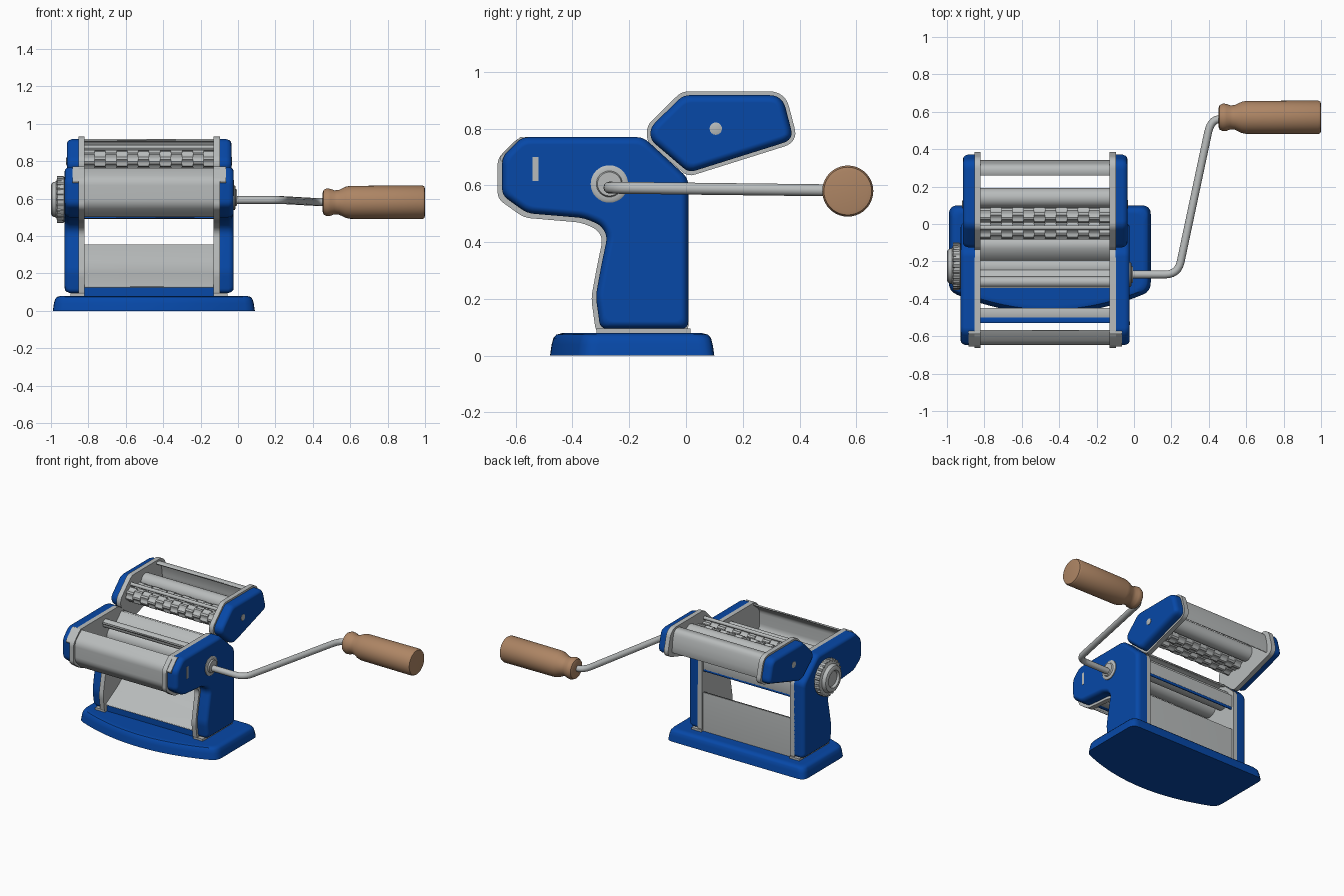
import bpy, bmesh, math
from mathutils import Vector

if "Cube" in bpy.data.objects:
    bpy.data.objects.remove(bpy.data.objects["Cube"], do_unlink=True)


def material(name, rgb):
    m = bpy.data.materials.new(name)
    m.use_nodes = True
    m.diffuse_color = (*rgb, 1)
    m.node_tree.nodes["Principled BSDF"].inputs["Base Color"].default_value = (*rgb, 1)
    return m


BLUE = material("enamel blue", (0.002, 0.065, 0.39))
STEEL = material("brushed steel", (0.48, 0.50, 0.50))
WOOD = material("warm wood", (0.42, 0.235, 0.128))
MID = -0.475            # centre plane of the machine body
IN = 0.35               # half width between the side plates
made = []


def finish(name, bm, mat):
    bmesh.ops.recalc_face_normals(bm, faces=bm.faces)
    me = bpy.data.meshes.new(name)
    bm.to_mesh(me)
    bm.free()
    me.materials.append(mat)
    ob = bpy.data.objects.new(name, me)
    bpy.context.collection.objects.link(ob)
    made.append(ob)
    return ob


def rounded(pts, r, steps=4, closed=True):
    """Round the corners of a path with short quadratic curves."""
    pts = [Vector(p) for p in pts]
    out = []
    for i, p in enumerate(pts):
        if r == 0 or (not closed and i in (0, len(pts) - 1)):
            out.append(p)
            continue
        a, b = pts[i - 1] - p, pts[(i + 1) % len(pts)] - p
        s = p + a.normalized() * min(r, a.length * 0.45)
        e = p + b.normalized() * min(r, b.length * 0.45)
        for k in range(steps + 1):
            t = k / steps
            out.append(s * (1 - t) ** 2 + p * 2 * t * (1 - t) + e * t * t)
    return out


def grown(pts, d):
    """Offset a clockwise outline outwards."""
    pts = [Vector(p) for p in pts]
    out = []
    for i, p in enumerate(pts):
        a = (p - pts[i - 1]).normalized()
        b = (pts[(i + 1) % len(pts)] - p).normalized()
        na, nb = Vector((-a.y, a.x)), Vector((-b.y, b.x))
        out.append(p + (na + nb) * d / (1 + na.dot(nb)))
    return out


def prism(name, pts, layers, mat, r=0, axis="x"):
    """Stack an outline through (height, growth) layers along x or z."""
    bm = bmesh.new()
    rings = []
    for h, d in layers:
        ring = rounded(grown(pts, d), r)
        rings.append([bm.verts.new((h, p.x, p.y) if axis == "x" else (p.x, p.y, h))
                      for p in ring])
    n = len(rings[0])
    for a, b in zip(rings, rings[1:]):
        for i in range(n):
            bm.faces.new((a[i], a[(i + 1) % n], b[(i + 1) % n], b[i]))
    bm.faces.new(rings[0])
    bm.faces.new(rings[-1])
    ob = finish(name, bm, mat)
    ob.modifiers.new("flat faces", "WEIGHTED_NORMAL").keep_sharp = True


def lathe(name, prof, y, z, mat, sides=32):
    """Solid of revolution along x from (x, radius) pairs."""
    bm = bmesh.new()
    rings = []
    for x, r in prof:
        rings.append([bm.verts.new((x, y + r * math.cos(k * math.tau / sides),
                                    z + r * math.sin(k * math.tau / sides)))
                      for k in range(sides)])
    for p, q in zip(rings, rings[1:]):
        for k in range(sides):
            j = (k + 1) % sides
            bm.faces.new((p[k], p[j], q[j], q[k]))
    bm.faces.new(rings[0])
    bm.faces.new(rings[-1])
    finish(name, bm, mat)


def rod(name, y, z, r, sides=32):
    lathe(name, [(MID - IN - 0.01, r), (MID + IN + 0.01, r)], y, z, STEEL, sides)


def sheet(name, pts, thick=0.012, mat=STEEL):
    """Bent metal sheet spanning the side plates."""
    half = IN + 0.005
    bm = bmesh.new()
    rows = [[bm.verts.new((MID + s * half, p[0], p[1])) for s in (-1, 1)] for p in pts]
    for p, q in zip(rows, rows[1:]):
        bm.faces.new((p[0], p[1], q[1], q[0]))
    ob = finish(name, bm, mat)
    mod = ob.modifiers.new("thickness", "SOLIDIFY")
    mod.thickness, mod.offset = thick, 0
    ob.modifiers.new("flat faces", "WEIGHTED_NORMAL").keep_sharp = True


# Base with a bowed front and sloping shoulders
bow = [1 - k / 6 for k in range(13)]
base = [(-0.99, 0.10), (0.09, 0.10)] + [(-0.45 + 0.54 * t, -0.36 - 0.12 * (1 - t * t)) for t in bow]
prism("base", base, [(0, 0), (0.04, -0.006), (0.062, -0.012), (0.074, -0.022), (0.08, -0.045)],
      BLUE, 0.05, "z")

# Side housings and their steel plates
body = [(0.008, 0.095), (-0.302, 0.095), (-0.318, 0.21), (-0.298, 0.32), (-0.277, 0.42),
        (-0.30, 0.46), (-0.36, 0.485), (-0.56, 0.502), (-0.648, 0.565), (-0.648, 0.70),
        (-0.578, 0.77), (-0.15, 0.77), (0.008, 0.625)]
body_back = [(y - 0.008, z - 0.008) for y, z in body]
head = [(0.01, 0.645), (-0.125, 0.76), (-0.125, 0.805), (-0.01, 0.918), (0.315, 0.918),
        (0.345, 0.895), (0.375, 0.78), (0.36, 0.755)]
for side, s in (("left", 1), ("right", -1)):
    for part, cover, plate, reach, grow in (("body", body, body_back, 0.452, 0.008),
                                            ("head", head, head, 0.44, 0.013)):
        prism(f"{side}_{part}_cover", cover,
              [(MID + s * (reach - d), g) for d, g in
               ((reach - 0.375, 0), (0.028, 0), (0.012, -0.006), (0.003, -0.015), (0, -0.026))],
              BLUE, 0.025)
        prism(f"{side}_{part}_plate", plate,
              [(MID + s * 0.345, grow), (MID + s * 0.378, grow)], STEEL, 0.025)
    # Corner clip, foot flange and axle screw
    clip = [(-0.66, 0.695), (-0.58, 0.775), (-0.56, 0.755), (-0.64, 0.675)]
    prism(f"{side}_corner_clip", clip, [(MID + s * 0.345, 0), (MID + s * 0.41, 0)], STEEL, 0.012)
    flange = [(-0.315, 0.078), (-0.315, 0.095), (0.015, 0.095), (0.015, 0.078)]
    prism(f"{side}_foot_flange", flange, [(MID + s * 0.345, 0), (MID + s * 0.42, 0)], STEEL)
    lathe(f"{side}_head_screw", [(MID + s * 0.43, 0.022), (MID + s * 0.442, 0.022),
                                 (MID + s * 0.444, 0.014)], 0.105, 0.80, STEEL, 16)

# Slim inspection slot on the crank side
prism("slot_mark", [(-0.54, 0.615), (-0.54, 0.70), (-0.52, 0.70), (-0.52, 0.615)],
      [(MID + 0.45, 0), (MID + 0.454, 0)], STEEL)

# Front hood, tray lip and rollers of the body
sheet("front_hood", rounded([(-0.57, 0.758), (-0.642, 0.70), (-0.642, 0.57), (-0.575, 0.505)],
                            0.03, closed=False))
sheet("tray_lip", [(-0.50, 0.497), (-0.45, 0.497)])
sheet("tray_edge", [(-0.53, 0.497), (-0.50, 0.497)], 0.009, BLUE)
for i, (y, z) in enumerate([(-0.23, 0.60), (-0.10, 0.60)]):
    rod(f"kneading_roller_{i + 1}", y, z, 0.064)
rod("rear_tie_bar", -0.31, 0.71, 0.028)
sheet("dough_guide_front", [(-0.34, 0.72), (-0.25, 0.665)])
sheet("dough_guide_rear", [(-0.08, 0.70), (-0.13, 0.72), (-0.19, 0.66)])
sheet("rear_upper_panel", [(-0.015, 0.515), (-0.015, 0.60)])
sheet("rear_upper_trim", [(-0.015, 0.50), (-0.015, 0.515)], 0.009, BLUE)

# Lower rear panel, ramp and blue sill
sheet("rear_panel", [(-0.012, 0.08), (-0.012, 0.35)])
sheet("ramp", rounded([(-0.012, 0.35), (-0.14, 0.22), (-0.30, 0.13)], 0.06, closed=False))
prism("ramp_sill", [(-0.29, 0.078), (-0.29, 0.125), (-0.03, 0.125), (-0.03, 0.078)],
      [(MID - IN, 0), (MID + IN, 0)], BLUE)

# Cutter head: rear hood, smooth roller, tie bar
sheet("head_hood", rounded([(0.26, 0.912), (0.31, 0.912), (0.33, 0.84), (0.335, 0.765)],
                           0.03, closed=False))
rod("head_smooth_roller", 0.14, 0.84, 0.052)
rod("head_tie_bar", -0.02, 0.875, 0.012, 12)

# Cutter rollers made of staggered toothed discs
count, teeth = 12, 6
width = 2 * IN / count
for c, y in enumerate((-0.035, 0.048)):
    rod(f"cutter_core_{c + 1}", y, 0.81, 0.036, 16)
    for k in range(count):
        gear = []
        for j in range(teeth * 4):
            r = 0.049 if (j // 2) % 2 else 0.040
            a = -(j + 2 * ((k + c) % 2)) * math.tau / (teeth * 4)
            gear.append((y + r * math.cos(a), 0.81 + r * math.sin(a)))
        x = MID - IN + k * width
        prism(f"cutter_{c + 1}_disc_{k + 1}", gear, [(x, 0), (x + width, 0)], STEEL)

# Thickness dial on the right side
lathe("dial", [(-0.915, 0.10), (-0.93, 0.122), (-0.965, 0.118), (-0.972, 0.098),
               (-0.995, 0.088), (-1.0, 0.078), (-1.0, 0.06), (-0.985, 0.052)],
      -0.225, 0.595, STEEL)
for k in range(24):
    a = k * math.tau / 24
    lathe(f"dial_ridge_{k + 1}", [(-0.934, 0.009), (-0.968, 0.009)],
          -0.225 + 0.118 * math.cos(a), 0.595 + 0.118 * math.sin(a), STEEL, 6)

# Crank hub, bent arm and wooden grip
lathe("crank_hub", [(-0.04, 0.066), (-0.018, 0.066), (-0.014, 0.06), (-0.014, 0.046),
                    (-0.005, 0.042), (-0.005, 0.024)], -0.27, 0.605, STEEL)
curve = bpy.data.curves.new("crank_arm", "CURVE")
curve.dimensions = "3D"
curve.bevel_depth, curve.bevel_resolution = 0.021, 4
curve.use_fill_caps = True
path = rounded([(-0.05, -0.27, 0.592), (0.235, -0.27, 0.592), (0.41, 0.555, 0.582),
                (0.50, 0.565, 0.582)], 0.07, 6, closed=False)
spline = curve.splines.new("POLY")
spline.points.add(len(path) - 1)
for point, p in zip(spline.points, path):
    point.co = (*p, 1)
curve.materials.append(STEEL)
bpy.context.collection.objects.link(bpy.data.objects.new("crank_arm", curve))
lathe("wooden_grip", [(0.452, 0.05), (0.458, 0.066), (0.475, 0.074), (0.495, 0.072),
                      (0.515, 0.064), (0.54, 0.066), (0.575, 0.083), (0.60, 0.088),
                      (0.985, 0.09), (0.997, 0.084), (1.0, 0.07)], 0.57, 0.58, WOOD, 40)

# Smooth shading with crisp edges
bpy.ops.object.select_all(action="DESELECT")
for ob in made:
    ob.select_set(True)
bpy.context.view_layer.objects.active = made[0]
bpy.ops.object.shade_smooth_by_angle(angle=math.radians(35))
